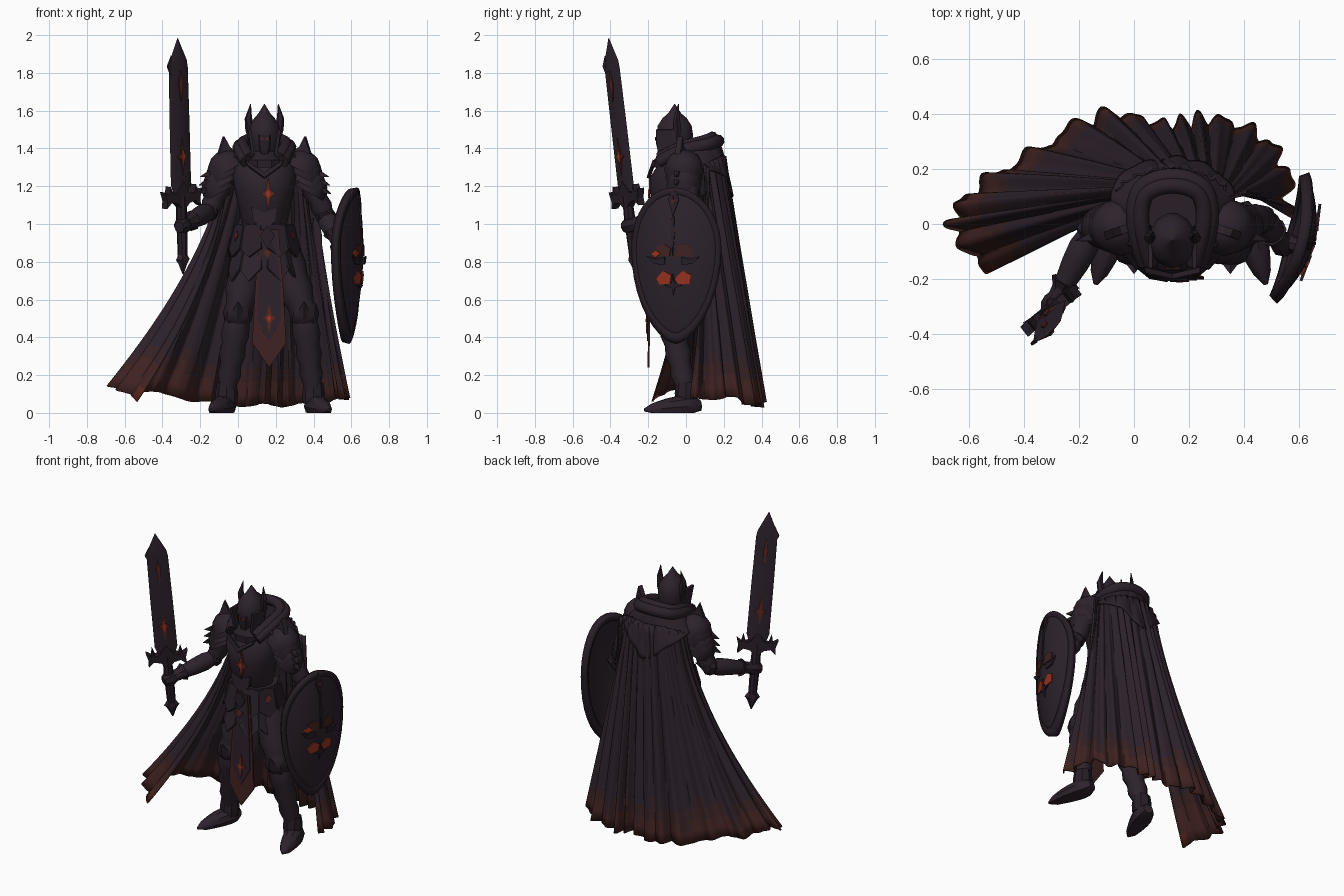
import bpy, bmesh
from math import sin, cos, pi, radians
from mathutils import Vector, Matrix

if "Cube" in bpy.data.objects:
    bpy.data.objects.remove(bpy.data.objects["Cube"])

CX = 0.14                       # centre line of the body
X, Y, Z = Vector((1, 0, 0)), Vector((0, 1, 0)), Vector((0, 0, 1))


def material(name, *rgb):
    m = bpy.data.materials.new(name)
    m.use_nodes = True
    m.diffuse_color = (*rgb, 1)
    for n in m.node_tree.nodes:
        if n.type == 'BSDF_PRINCIPLED':
            n.inputs["Base Color"].default_value = (*rgb, 1)
    return m


ARMOR = material("dark armor", 0.026, 0.016, 0.025)
STEEL = material("shadow steel", 0.021, 0.0125, 0.020)
CLOTH = material("cape cloth", 0.025, 0.0145, 0.023)
HEM = material("faded hem", 0.035, 0.0145, 0.016)
RUST = material("rust brown", 0.049, 0.016, 0.0145)
DULL = material("dull red", 0.095, 0.019, 0.013)
EMBER = material("ember red", 0.32, 0.034, 0.014)


def finish(name, bm, mats, angle=35):
    bmesh.ops.recalc_face_normals(bm, faces=bm.faces)
    me = bpy.data.meshes.new(name)
    bm.to_mesh(me)
    bm.free()
    for m in mats:
        me.materials.append(m)
    me.shade_smooth()
    me.set_sharp_from_angle(angle=radians(angle))
    ob = bpy.data.objects.new(name, me)
    bpy.context.scene.collection.objects.link(ob)
    return ob


def frame(o, x, y):
    """Matrix with its y axis along y and its x axis as near x as possible."""
    y = Vector(y).normalized()
    x = Vector(x)
    x = (x - y * x.dot(y)).normalized()
    m = Matrix((x, y, x.cross(y))).transposed().to_4x4()
    m.translation = Vector(o)
    return m


STAND = frame((0, 0, 0), X, Z)


def loft(name, rings, mat, sides=16, m=STAND, floor=None):
    """Rings are (x, y, height, radius x, radius y)."""
    bm = bmesh.new()
    rows = []
    for cx, cy, h, rx, ry in rings:
        ring = [m @ Vector((cx + rx * cos(a), h, -cy - ry * sin(a)))
                for a in (2 * pi * i / sides for i in range(sides))]
        if floor is not None:
            ring = [Vector((p.x, p.y, max(p.z, floor))) for p in ring]
        rows.append([bm.verts.new(p) for p in ring])
    for a, b in zip(rows, rows[1:]):
        for i in range(sides):
            j = (i + 1) % sides
            bm.faces.new((a[i], a[j], b[j], b[i]))
    bm.faces.new(rows[0])
    bm.faces.new(rows[-1])
    return finish(name, bm, [mat])


def limb(name, p, q, radii, mat=ARMOR, sides=12, flat=1.0, floor=None):
    p, q = Vector(p), Vector(q)
    step = (q - p).length / (len(radii) - 1)
    rings = [(0, 0, i * step, r, r * flat) for i, r in enumerate(radii)]
    return loft(name, rings, mat, sides, frame(p, X, q - p), floor)


def plate(name, pts, mat, m, t=0.012):
    bm = bmesh.new()
    f = bm.faces.new([bm.verts.new((x, y, -t / 2)) for x, y in pts])
    top = bmesh.ops.extrude_face_region(bm, geom=[f])["geom"]
    bmesh.ops.translate(bm, vec=(0, 0, t), verts=[v for v in top if isinstance(v, bmesh.types.BMVert)])
    bm.transform(m)
    return finish(name, bm, [mat], 20)


def mirrored(half):
    return half + [(-x, y) for x, y in reversed(half) if x]


def star(name, m, w, h, glow):
    k = w * 0.35
    plate(name, mirrored([(0, h), (k, k * 1.5), (w, 0), (k, -k * 1.5), (0, -h)]), DULL, m, 0.008)
    plate(name + "_core", [(0, h * glow), (k, 0), (0, -h * glow), (-k, 0)], EMBER, m @ Matrix.Translation((0, 0, 0.003)), 0.008)


def spline(pts, t):
    n = len(pts) - 1
    i = min(int(t * n), n - 1)
    f = t * n - i
    a, b, c, d = (Vector(pts[min(max(i + k, 0), n)]) for k in (-1, 0, 1, 2))
    return 0.5 * (2 * b + (c - a) * f + (2 * a - 5 * b + 4 * c - d) * f ** 2 + (3 * b - a - 3 * c + d) * f ** 3)


def sheet(name, top, hem, folds, amp, power, mats, rule, nu, nv):
    """Pleated cloth hung between two curves, with rounded folds outward."""
    bm = bmesh.new()
    rows = []
    for j in range(nv + 1):
        v, row = j / nv, []
        for i in range(nu + 1):
            u = i / nu
            a, b = spline(top, u), spline(hem, u)
            tan = spline(hem, min(u + .01, 1)) - spline(hem, max(u - .01, 0))
            out = Vector((-tan.y, tan.x, 0)).normalized()
            s = v ** power(u)
            p = Vector((a.x + (b.x - a.x) * s, a.y + (b.y - a.y) * s, a.z + (b.z - a.z) * v))
            fold = 1.3 * abs(sin(pi * folds * u + 1.2 * sin(11 * u) + 0.5 * v)) - 0.8
            fold += 0.25 * sin(folds * 9.1 * u + 2 * v)
            p += out * amp * fold * (0.25 + 0.75 * v)
            p.z += 0.01 * v * sin(folds * 2.7 * u)
            row.append(bm.verts.new(p))
        rows.append(row)
    for j in range(nv):
        for i in range(nu):
            f = bm.faces.new((rows[j][i], rows[j][i + 1], rows[j + 1][i + 1], rows[j + 1][i]))
            f.material_index = rule(i / nu, (j + .5) / nv)
    ob = finish(name, bm, mats, 50)
    ob.modifiers.new("thickness", 'SOLIDIFY').thickness = 0.008


def both(half):
    return half + [(2 * CX - x, y, z) for x, y, z in reversed(half) if x != CX]


# Cape with a worn hem
def hem_rule(u, v):
    w = v + 0.025 * sin(43 * u) + 0.015 * sin(97 * u) + 0.05 * max(0, 1 - u * 5)
    if u < 0.025 and v > 0.93:
        return 3
    return 2 if w > 0.91 else 1 if w > 0.85 else 0


def cape_flare(u):
    return 1.75 - 1.5 * u if u < .5 else 1 + 5 * max(0, u - .9)


sheet("cape",
      both([(-.06, .05, 1.3), (-.07, .1, 1.32), (-.04, .15, 1.34), (.04, .19, 1.36), (CX, .21, 1.36)])[:-1] + [(.4, .12, 1.3)],
      [(-.53, -.18, .06), (-.67, -.01, .15), (-.57, .14, .13), (-.36, .27, .09), (-.12, .405, .05),
       (.1, .37, .04), (.26, .39, .04), (.44, .34, .05), (.555, .21, .08), (.575, .02, .07)],
      17, 0.034, cape_flare, [CLOTH, HEM, RUST, DULL], hem_rule, 240, 20)

# Shoulder mantle and lowered hood
sheet("mantle", both([(.03, -.1, 1.4), (.03, .08, 1.43), (CX, .16, 1.47)]),
      both([(-.05, -.07, 1.31), (-.08, .11, 1.3), (0, .21, 1.25), (CX, .245, 1.14)]),
      5, 0.012, lambda u: 0.65, [CLOTH], lambda u, v: 0, 80, 10)
for k, (w, back, h, r) in enumerate([(.115, .14, 1.44, .03), (.135, .17, 1.42, .034)]):
    cu = bpy.data.curves.new("hood_fold", 'CURVE')
    cu.dimensions, cu.bevel_depth, cu.bevel_resolution, cu.use_fill_caps = '3D', r, 3, True
    sp = cu.splines.new('NURBS')
    path = both([(CX - w * .7, -.14, h - .09), (CX - w, -.04, h - .03), (CX - w, back * .7, h), (CX - w * .4, back, h + .02)])
    sp.points.add(len(path) - 1)
    for pt, co in zip(sp.points, path):
        pt.co = (*co, 1)
    sp.use_endpoint_u, sp.order_u = True, 3
    cu.materials.append(CLOTH)
    bpy.context.scene.collection.objects.link(bpy.data.objects.new(f"hood_fold_{k}", cu))
loft("upper_back", [(CX, .05, 1.15, .13, .1), (CX, .06, 1.3, .15, .12), (CX, .06, 1.42, .11, .1)], STEEL, 14)

# Torso, collar, belt
loft("breastplate", [(CX, -.03, .98, .115, .1), (CX, -.045, 1.08, .135, .135), (CX, -.05, 1.17, .155, .14),
                     (CX, -.05, 1.25, .17, .14), (CX, -.03, 1.33, .16, .11), (CX, -.02, 1.39, .09, .08)], ARMOR, 18)
loft("collar", [(CX, -.05, 1.3, .12, .125), (CX, -.05, 1.34, .125, .125), (CX, -.04, 1.39, .085, .09)], STEEL, 10)
loft("hips", [(CX, -.02, .74, .15, .1), (CX, -.02, .85, .165, .12), (CX, -.03, 1.0, .12, .105)], STEEL, 14)
loft("belt", [(CX, -.03, .95, .15, .132), (CX, -.03, .97, .155, .138), (CX, -.03, 1.0, .145, .13)], ARMOR, 18)
star("chest_mark", frame((.16, -.193, 1.16), X, Z), .04, .09, .25)
plate("chest_trim", mirrored([(0, -.05), (.09, .02), (.1, .05), (0, -.02)]), STEEL, frame((CX, -.183, 1.29), X, (0, .35, 1)), .02)
plate("belly_plate", mirrored([(0, .03), (.07, .06), (.06, -.01), (0, -.07)]), ARMOR, frame((CX, -.165, 1.03), X, Z), .02)

# Hanging hip plates in two overlapping layers
for layer, (top, length) in enumerate([(.98, .16), (.92, .23)]):
    for s in (-1, 1):
        for ang in (25, 62, 100, 140):
            d = Vector((s * sin(radians(ang)), -cos(radians(ang)), 0))
            rad = .15 - .012 * layer
            o = Vector((CX + d.x * rad, -.03 + d.y * rad * .9, top))
            m = frame(o, Z.cross(d), Z - d * .25)
            plate(f"hip_plate_{layer}", mirrored([(0, .02), (.05, .01), (.065, -length * .7), (0, -length)]),
                  (STEEL, ARMOR)[layer], m, .014)
            if layer == 0 and ang == 62:
                plate("hip_mark", [(-.022, -.045), (0, -.075), (.022, -.04), (0, -.02)], DULL, m @ Matrix.Translation((0, 0, .008)), .008)

# Front cloth panel
front = frame((.165, -.185, .95), X, (0, .02, 1))
plate("tabard_trim", mirrored([(0, .02), (.05, .02), (.075, -.3), (.09, -.58), (0, -.71)]), RUST, front, .01)
plate("tabard", mirrored([(0, .02), (.04, .02), (.06, -.3), (.064, -.46), (0, -.57)]), CLOTH, front @ Matrix.Translation((0, 0, .006)), .009)
star("tabard_mark", front @ Matrix.Translation((0, -.45, .012)), .035, .08, .25)
plate("buckle", [(0, .05), (.04, 0), (0, -.07), (-.04, 0)], STEEL, front @ Matrix.Translation((-.01, -.01, .012)), .02)
plate("buckle_gem", [(0, .02), (.02, 0), (0, -.03), (-.02, 0)], DULL, front @ Matrix.Translation((-.01, -.1, .012)), .009)

# Helmet with pointed crown, face and side horns
loft("helmet", [(CX, -.05, 1.34, .06, .06), (CX, -.06, 1.4, .075, .085), (CX, -.06, 1.47, .086, .1),
                (CX, -.06, 1.52, .078, .092), (CX, -.06, 1.56, .055, .066), (CX, -.06, 1.585, .032, .036),
                (CX, -.06, 1.635, .002, .002)], ARMOR, 14)
loft("face_mask", [(CX, -.1, 1.36, .03, .045), (CX, -.11, 1.42, .05, .055), (CX, -.11, 1.47, .055, .055)], STEEL, 6)
for s in (-1, 1):
    plate("eye_slit", [(s * .006, -.008), (s * .026, .002), (s * .026, .01), (s * .006, .003)], DULL, frame((CX, -.16, 1.45), X, Z), .008)
    limb("helmet_horn", (CX + s * .07, -.04, 1.44), (CX + s * .085, -.05, 1.56), [.012, .024, .02], STEEL, 6)
    limb("helmet_horn_tip", (CX + s * .085, -.05, 1.555), (CX + s * .073, -.04, 1.635), [.02, .011, .002], STEEL, 6)
    plate("cheek_guard", [(-.05, .05), (.04, .05), (.02, -.06), (-.04, -.08)], ARMOR, frame((CX + s * .072, -.11, 1.45), Y, (s * .15, 0, 1)), .015)

# Layered shoulder guards with fins and points
for s in (-1, 1):
    for k in range(4):
        o = (CX + s * (.2 + .016 * k), -.01, 1.3 - .04 * k)
        r = .1 - .006 * k
        loft(f"shoulder_guard_{k}", [(0, 0, -.02, r * 1.06, r * 1.06), (0, 0, .01, r, r), (0, 0, .05, r * .85, r * .85),
                                     (0, 0, .08, r * .5, r * .5), (0, 0, .092, .006, .006)],
             (ARMOR, STEEL)[k % 2], 12, frame(o, Y, (s * .55, 0, 1)))
        if k:
            limb("guard_point", (CX + s * (.265 + .008 * k), -.04, 1.31 - .04 * k), (CX + s * (.335 + .006 * k), -.06, 1.295 - .045 * k), [.03, .002], ARMOR, 4)
    plate("shoulder_fin", [(-.06, -.02), (.065, -.03), (.045, .03), (.005, .12), (-.02, .06), (-.05, .04)], ARMOR,
          frame((CX + s * .2, -.03, 1.345), (s, -.35, 0), (s * .1, 0, 1)), .03)

# Arms and gauntlets
ARMS = {"right": [(-.08, 0, 1.25), (-.15, -.02, 1.07), (-.28, -.27, 1.0)],
        "left": [(.37, 0, 1.25), (.46, .02, 1.05), (.53, -.06, .9)]}
for side, (sh, el, wr) in ARMS.items():
    el, wr = Vector(el), Vector(wr)
    d = (wr - el).normalized()
    limb(side + "_upper_arm", sh, el, [.06, .056, .064, .052, .058, .045])
    limb(side + "_elbow", el - d * .045, el + d * .05, [.015, .05, .056, .035], STEEL, 8)
    limb(side + "_forearm", el, wr, [.04, .054, .05, .04, .035])
    limb(side + "_cuff", wr - d * .07, wr - d * .01, [.056, .038, .034], STEEL, 8)
    limb(side + "_hand", wr - d * .02, wr + d * .07, [.03, .044, .046, .03], STEEL, 8)
    limb(side + "_elbow_spike", el, el - d * .09 + Z * .02, [.035, .002], ARMOR, 4)

# Legs with banded greaves and pointed boots
LEGS = {"right": [(.06, -.02, .84), (.0, -.08, .52), (-.06, 0, .1), (-.14, -.22, .015)],
        "left": [(.24, -.02, .84), (.35, -.08, .52), (.4, 0, .1), (.48, -.22, .015)]}
for side, (hip, knee, ankle, toe) in LEGS.items():
    knee, ankle, toe = Vector(knee), Vector(ankle), Vector(toe)
    limb(side + "_thigh", hip, knee, [.095, .1, .088, .092, .075, .066])
    limb(side + "_greave", knee, ankle, [.06, .068, .075, .062, .07, .055, .062, .048, .054])
    limb(side + "_knee_plate", knee + Vector((0, .01, -.08)), knee + Vector((0, -.01, .1)), [.03, .07, .08, .066, .02], STEEL, 8)
    limb(side + "_knee_spike", knee + Y * -.05, knee + Vector((0, -.1, .07)), [.04, .002], ARMOR, 4)
    heel = ankle + Vector((.012 if side == "right" else -.012, .075, -.06))
    limb(side + "_boot", heel, toe, [.03, .055, .062, .06, .054, .044, .032, .008], ARMOR, 10, 1.0, 0)
    limb(side + "_ankle", ankle + Z * -.05, ankle + Z * .06, [.056, .06, .052], STEEL, 8)

# Sword
sword = frame((-.3, -.31, 1.13), (.78, .62, 0), (-.02, -.1, .86))
loft("blade", [(0, 0, .03, .05, .02), (0, 0, .08, .068, .02), (0, 0, .4, .067, .018), (0, 0, .7, .064, .016),
               (0, 0, .74, .058, .014), (0, 0, .8, .03, .01), (0, 0, .86, .002, .002)], ARMOR, 4, sword)
plate("blade_barb", [(-.05, .66), (-.045, .77), (-.074, .715)], ARMOR, sword, .01)
plate("sword_guard", mirrored([(0, .1), (.04, .04), (.07, .03), (.085, .075), (.095, .03), (.125, .05), (.11, 0),
                               (.115, -.04), (.08, -.01), (.04, -.02), (0, -.06)]), STEEL, sword, .045)
loft("sword_grip", [(0, 0, -.3, .026, .026), (0, 0, -.2, .028, .028), (0, 0, -.1, .03, .03), (0, 0, .02, .026, .026)], STEEL, 8, sword)
loft("pommel", [(0, 0, -.4, .003, .003), (0, 0, -.34, .03, .022), (0, 0, -.32, .046, .028), (0, 0, -.29, .026, .022)], ARMOR, 6, sword)
for s in (-1, 1):
    side = sword @ Matrix.Translation((0, 0, s * .019))
    star("blade_mark", side @ Matrix.Translation((0, .23, 0)), .034, .1, .45)
    plate("blade_groove", [(0, .69), (.015, .62), (0, .52), (-.015, .62)], DULL, side, .007)

# Curved shield
shield = frame((.562, -.047, .87), (.24, .97, 0), Z)


def bulge(a, b):
    return .08 * (1 - (a / .235) ** 2) - .05 * (b / .42) ** 2


def on_shield(a, b, lift=.015):
    dx, dy = Vector((1, 0, -.16 * a / .235 ** 2)), Vector((0, 1, -.57 * b))
    return shield @ frame(Vector((a, b, bulge(a, b) + lift)), dx, dy)


def shield_shell(name, scales, mat, thick):
    bm = bmesh.new()
    rows = []
    for s in scales:
        row = []
        for i in range(40):
            c, h = cos(pi * i / 20), sin(pi * i / 20)
            a = s * .235 * (c if h > 0 else abs(c) ** 1.25 * (1 if c > 0 else -1))
            b = s * h * (.32 if h > 0 else .5)
            row.append(bm.verts.new(shield @ Vector((a, b, bulge(a, b)))))
        rows.append(row)
    for p, q in zip(rows, rows[1:]):
        for i in range(40):
            bm.faces.new((p[i], p[i - 1], q[i - 1], q[i]))
    if scales[-1] < .2:
        bm.faces.new(rows[-1])
    mod = finish(name, bm, [mat]).modifiers.new("thickness", 'SOLIDIFY')
    mod.thickness, mod.offset = thick, 0


shield_shell("shield_face", [.98, .85, .7, .55, .4, .25, .1], ARMOR, .028)
shield_shell("shield_rim", [1, .95, .89], STEEL, .04)
plate("shield_peak", mirrored([(0, .06), (.03, 0), (0, -.09)]), STEEL, on_shield(0, .26), .014)
plate("shield_peak_mark", mirrored([(0, .02), (.012, 0), (0, -.02)]), DULL, on_shield(0, .25, .021), .008)
plate("shield_ridge", mirrored([(0, .2), (.01, 0), (0, -.12)]), STEEL, on_shield(0, .08), .01)
plate("shield_cross", mirrored([(0, .07), (.008, .02), (.05, .005), (.008, -.01), (0, -.05)]), STEEL, on_shield(0, -.2, .017), .01)
for s in (-1, 1):
    plate("shield_wing", [(0, -.015), (s * .06, -.012), (s * .1, .03), (s * .05, .015), (0, .025)], STEEL, on_shield(s * .045, -.07, .018), .01)
    plate("shield_scar", [(-.045, -.01), (-.025, -.04), (.035, -.037), (.045, .01), (.0, .032)], EMBER, on_shield(s * .052, -.15), .009)
    plate("shield_stain", [(-.05, -.03), (.04, -.03), (.05, .01), (.01, .035), (-.03, .025)], RUST, on_shield(s * .058, -.01, .014), .008)
plate("shield_spark", [(-.03, 0), (0, -.018), (.03, .005), (0, .022)], EMBER, on_shield(-.095, -.03, .019), .009)
limb("shield_grip", (.5, -.05, .86), (.6, -.08, .9), [.03, .035, .03], STEEL, 8)
